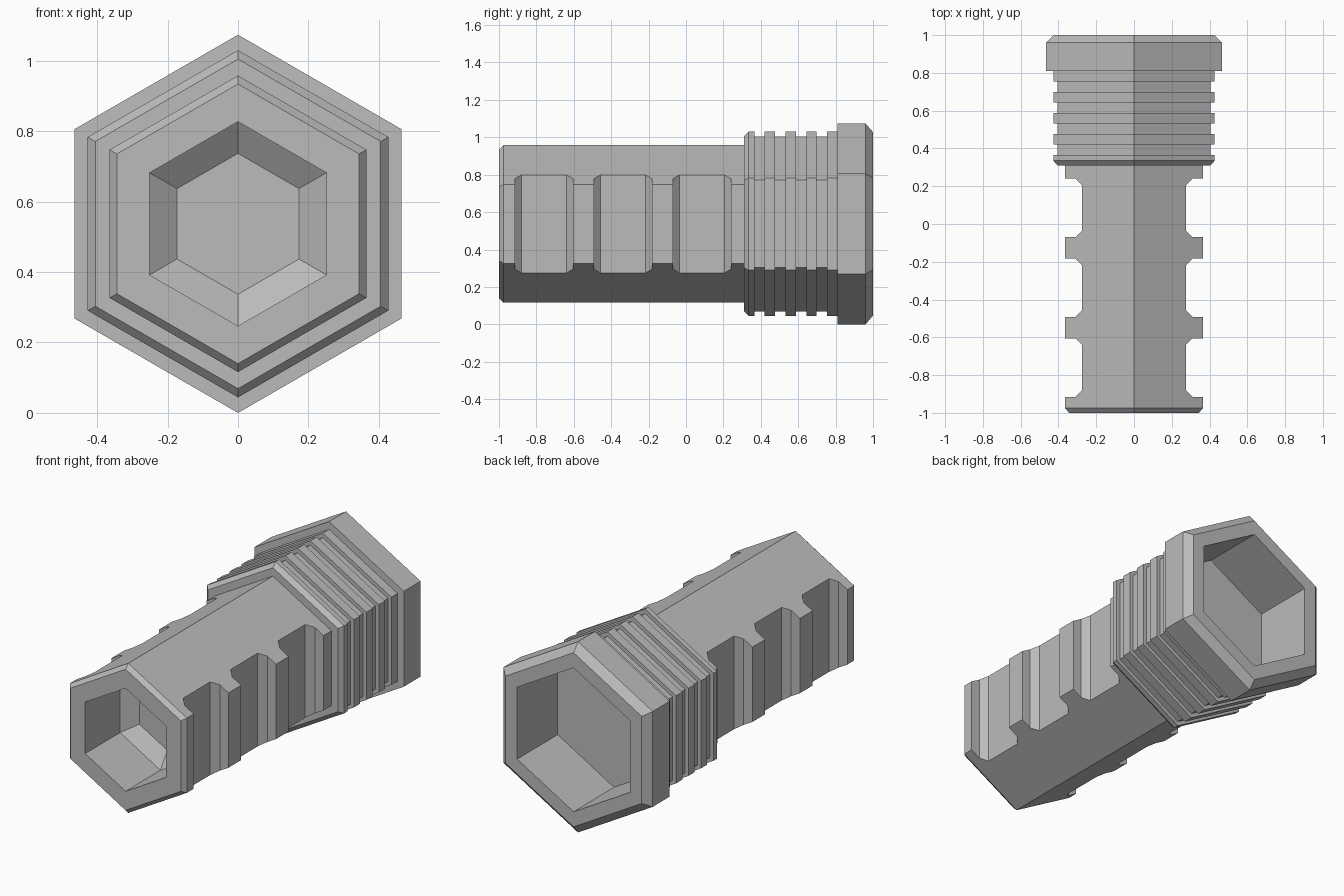
import bpy, bmesh, math

cube = bpy.data.objects.get("Cube")
if cube:
    bpy.data.objects.remove(cube, do_unlink=True)

AXIS_Z = 0.537
SIDES = 6

grey = bpy.data.materials.new("plain grey")
grey.use_nodes = True
colour = (0.5, 0.5, 0.5, 1)
grey.diffuse_color = colour
grey.node_tree.nodes["Principled BSDF"].inputs["Base Color"].default_value = colour


def finish(name, bm):
    """Turn a bmesh into a flat-shaded grey object."""
    bmesh.ops.recalc_face_normals(bm, faces=bm.faces)
    mesh = bpy.data.meshes.new(name)
    bm.to_mesh(mesh)
    bm.free()
    mesh.materials.append(grey)
    obj = bpy.data.objects.new(name, mesh)
    bpy.context.collection.objects.link(obj)
    return obj


def hex_shell(name, profile):
    """Closed shell of hexagonal rings, from (radius, y) pairs."""
    bm = bmesh.new()
    rings = []
    for radius, y in profile:
        ring = []
        for i in range(SIDES):
            a = math.tau * i / SIDES
            ring.append(bm.verts.new((radius * math.sin(a), y,
                                      AXIS_Z + radius * math.cos(a))))
        rings.append(ring)
    for a, b in zip(rings, rings[1:]):
        for i in range(SIDES):
            j = (i + 1) % SIDES
            bm.faces.new((a[i], a[j], b[j], b[i]))
    bm.faces.new(rings[0])
    bm.faces.new(rings[-1])
    return finish(name, bm)


def notch_cutter(side, start):
    """Prism through the full height, with bevelled inner corners."""
    length, inner, step, outer, bevel = 0.31, 0.275, 0.31, 0.6, 0.035
    end = start + length
    outline = [(outer, start), (step, start), (inner, start + bevel),
               (inner, end - bevel), (step, end), (outer, end)]
    bm = bmesh.new()
    base = bm.faces.new([bm.verts.new((side * x, y, -0.1)) for x, y in outline])
    top = bmesh.ops.extrude_face_region(bm, geom=[base])["geom"]
    bmesh.ops.translate(bm, vec=(0, 0, 1.3),
                        verts=[v for v in top if isinstance(v, bmesh.types.BMVert)])
    return finish("notch_cutter", bm)


# Front socket with tapered floor, then the bevelled shaft
profile = [(0.2, -0.63), (0.29, -0.69), (0.29, -1), (0.397, -1),
           (0.421, -0.975), (0.421, 0.31)]

# Ribbed collar: bevelled first rib, then evenly spaced ribs
GROOVE, RIB = 0.468, 0.493
profile += [(GROOVE, 0.31), (RIB, 0.335), (RIB, 0.365), (GROOVE, 0.365)]
for n in range(1, 5):
    y = 0.31 + 0.111 * n
    profile += [(GROOVE, y), (RIB, y), (RIB, y + 0.055)]
    if n < 4:
        profile.append((GROOVE, y + 0.055))

# Back flange and its deep socket
profile += [(0.537, 0.81), (0.537, 0.96), (0.49, 1), (0.405, 1), (0.405, 0.64)]
body = hex_shell("hexagonal_body", profile)

# Three grip notches on each side
cutters = []
for side in (-1, 1):
    for n in range(3):
        cutter = notch_cutter(side, -0.915 + 0.4225 * n)
        cutter.hide_render = True
        cutters.append(cutter)
        mod = body.modifiers.new("grip_notch", 'BOOLEAN')
        mod.operation = 'DIFFERENCE'
        mod.solver = 'EXACT'
        mod.object = cutter

# Apply the cuts and remove the cutters
bpy.context.view_layer.update()
graph = bpy.context.evaluated_depsgraph_get()
cut_mesh = bpy.data.meshes.new_from_object(body.evaluated_get(graph))
body.modifiers.clear()
body.data = cut_mesh
for cutter in cutters:
    bpy.data.objects.remove(cutter, do_unlink=True)
